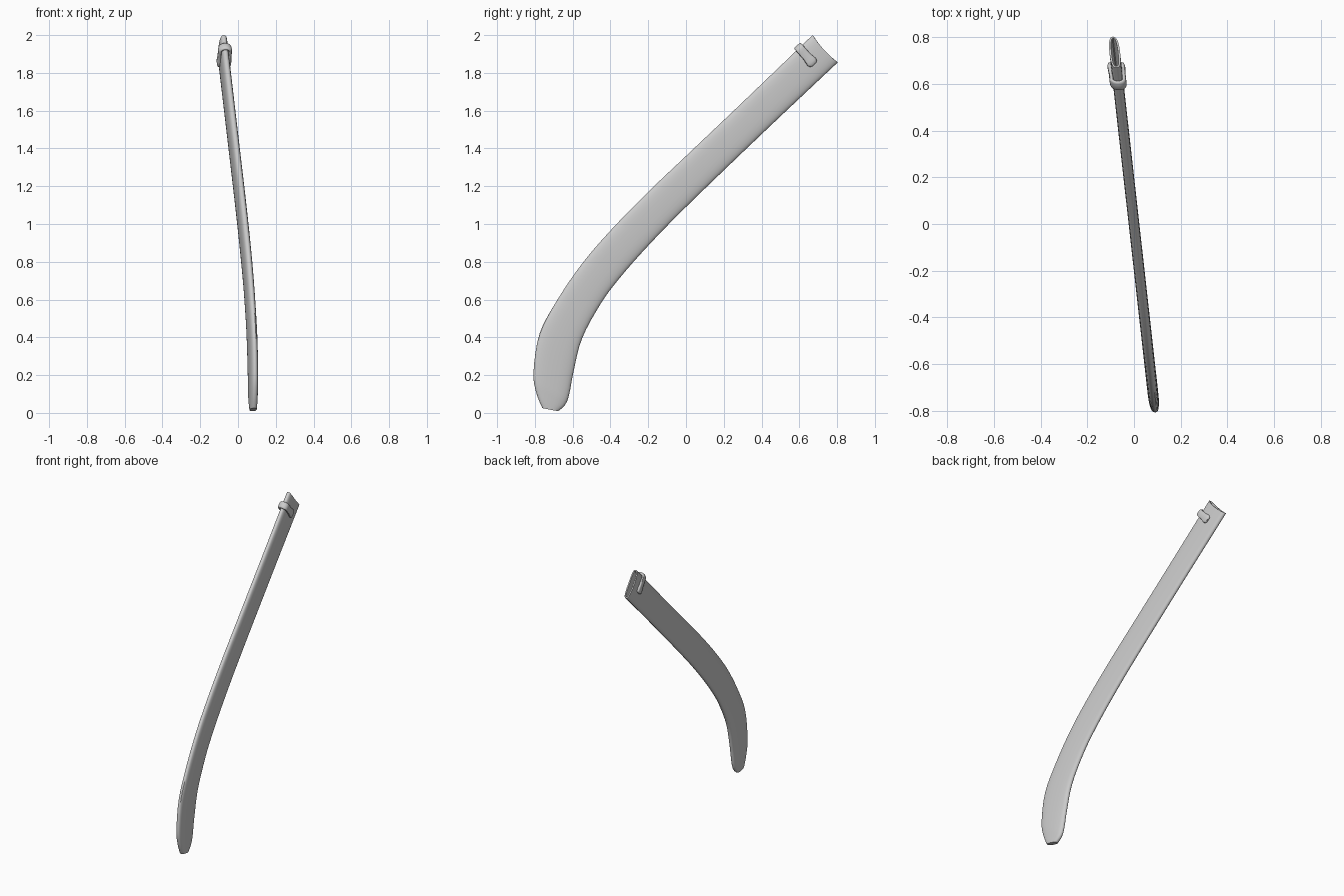
import bpy, bmesh, math
from mathutils import Vector

if "Cube" in bpy.data.objects:
    bpy.data.objects.remove(bpy.data.objects["Cube"])

SLOPE = -0.112     # the sheath runs slightly across x as y grows
HALF = 0.023       # half thickness

# edge outlines as (y, z), mouth to tip
UPPER = [(0.67, 2.0), (0.3, 1.645), (0, 1.36), (-0.2, 1.17), (-0.4, 0.965), (-0.55, 0.79),
         (-0.68, 0.6), (-0.775, 0.42), (-0.807, 0.22), (-0.795, 0.11), (-0.765, 0.026)]
LOWER = [(0.803, 1.855), (0.4, 1.475), (0, 1.09), (-0.2, 0.885), (-0.35, 0.715), (-0.45, 0.58),
         (-0.55, 0.395), (-0.595, 0.22), (-0.618, 0.1), (-0.64, 0.04), (-0.672, 0.008)]


def spline(pts, t):
    """Catmull-Rom point at t (0..len-1)."""
    i = min(int(t), len(pts) - 2)
    f = t - i
    p = [Vector(pts[max(0, min(len(pts) - 1, i + k))]) for k in (-1, 0, 1, 2)]
    return 0.5 * (2 * p[1] + (p[2] - p[0]) * f + (2 * p[0] - 5 * p[1] + 4 * p[2] - p[3]) * f ** 2
                  + (3 * p[1] - p[0] - 3 * p[2] + p[3]) * f ** 3)


def place(x, yz):
    return Vector((x + SLOPE * yz.x, yz.x, yz.y))


def finish(bm, name, angle):
    bmesh.ops.recalc_face_normals(bm, faces=bm.faces)
    mesh = bpy.data.meshes.new(name)
    bm.to_mesh(mesh)
    bm.free()
    ob = bpy.data.objects.new(name, mesh)
    bpy.context.collection.objects.link(ob)
    bpy.ops.object.select_all(action='DESELECT')
    ob.select_set(True)
    bpy.context.view_layer.objects.active = ob
    bpy.ops.object.shade_smooth_by_angle(angle=math.radians(angle))
    return ob


def bridge(bm, rings):
    for a, b in zip(rings, rings[1:]):
        n = len(a)
        for i in range(n):
            bm.faces.new((a[i], a[(i + 1) % n], b[(i + 1) % n], b[i]))


# hollow sheath: inner wall up to the mouth, then outer wall down to the tip
N = 28
bm = bmesh.new()


def section(t, inset, scale=1.0, dip=0.0):
    u, l = spline(UPPER, t), spline(LOWER, t)
    c, h = (u + l) / 2, (u - l) / 2
    r = h.length - inset
    d = h.normalized()
    along = Vector((d.y, -d.x))
    ring = []
    for k in range(N):
        a = 2 * math.pi * k / N
        ca, sa = math.cos(a), math.sin(a)
        across = math.copysign(abs(ca) ** 0.75, ca) * r * scale
        x = math.copysign(abs(sa) ** 0.75, sa) * (HALF - inset) * scale
        p = c + d * across - along * dip * (1 - (across / r) ** 2)
        ring.append(bm.verts.new(place(x, p)))
    return ring


steps = [i / 4 for i in range(41)]
inner = [section(t, 0.009) for t in reversed(steps[1:37])] + [section(0, 0.009, dip=0.008)]
outer = [section(0, 0, dip=0.008)]
for t in steps[1:]:
    outer.append(section(t, 0.005 * max(0, t - 8.5) / 1.5))
rings = inner + outer
bridge(bm, rings)
bm.faces.new(rings[0])
bm.faces.new(rings[-1])
finish(bm, "sheath", 40)

# belt hook: rounded strap bent over the upper edge with swollen ends
bm = bmesh.new()
across = Vector((0.66, -0.75))
along = Vector((0.75, 0.66))
start = Vector((0.600, 1.932))
GAP = HALF + 0.004
path = [(-GAP, s) for s in (0.118, 0.113, 0.10, 0.085, 0.06, 0.025)]
path += [(-GAP * math.cos(a), 0.012 - 0.022 * math.sin(a)) for a in [math.pi * k / 10 for k in range(11)]]
path += [(GAP, s) for s in (0.025, 0.06, 0.085, 0.10, 0.113, 0.118)]
rings = []
for i, (x, s) in enumerate(path):
    q = Vector(path[min(i + 1, len(path) - 1)]) - Vector(path[max(i - 1, 0)])
    nrm = Vector((-q.y, q.x)).normalized()
    end = min(i, len(path) - 1 - i)
    k = (0.6, 1.0, 1.25, 1.15, 1.0)[min(end, 4)]
    ring = []
    for j in range(12):
        a = 2 * math.pi * j / 12
        w = math.copysign(abs(math.cos(a)) ** 0.7, math.cos(a)) * 0.024 * k
        h = math.copysign(abs(math.sin(a)) ** 0.7, math.sin(a)) * 0.009 * k
        ring.append(bm.verts.new(place(x + nrm.x * h, start + across * (s + nrm.y * h) + along * w)))
    rings.append(ring)
bridge(bm, rings)
bm.faces.new(rings[0])
bm.faces.new(rings[-1])
finish(bm, "belt_hook", 50)
